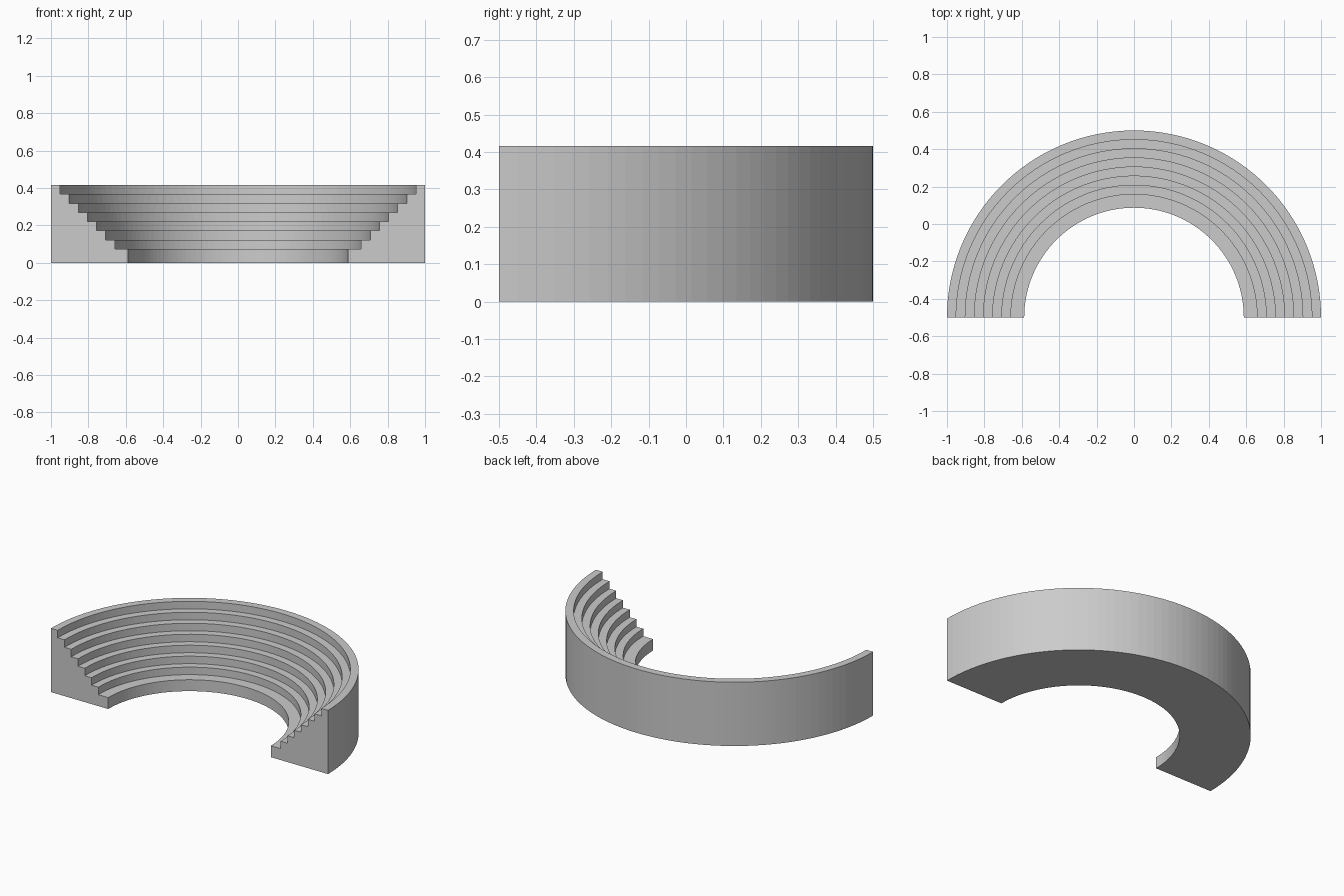
import bpy, bmesh
from math import pi

if "Cube" in bpy.data.objects:
    bpy.data.objects.remove(bpy.data.objects["Cube"])

OUTER, CENTRE_Y, SEGMENTS = 1.0, -0.5, 64
TREADS = 8
TOP, RISE, RUN = 0.416, 0.0488, 0.0488
INNER = 0.587

# Stepped cross-section as (radius, height), from the outer wall inward
profile = [(OUTER, 0), (OUTER, TOP)]
for i in range(TREADS):
    z = TOP - i * RISE
    r = INNER if i == TREADS - 1 else OUTER - (i + 1) * RUN
    if i:
        profile.append((profile[-1][0], z))
    profile.append((r, z))
profile.append((INNER, 0))

# Sweep the cross-section through a half circle
bm = bmesh.new()
rings = []
verts = [bm.verts.new((r, CENTRE_Y, z)) for r, z in profile]
start_cap = bm.faces.new(verts)
result = bmesh.ops.spin(bm, geom=list(start_cap.edges) + verts, angle=pi,
                        steps=SEGMENTS, axis=(0, 0, 1),
                        cent=(0, CENTRE_Y, 0), use_duplicate=False)

# Close the far end
end_verts = [g for g in result["geom_last"] if isinstance(g, bmesh.types.BMVert)]
end_edges = [g for g in result["geom_last"] if isinstance(g, bmesh.types.BMEdge)]
bmesh.ops.contextual_create(bm, geom=end_edges)
bmesh.ops.recalc_face_normals(bm, faces=bm.faces[:])

mesh = bpy.data.meshes.new("stepped_seating")
bm.to_mesh(mesh)
bm.free()
seating = bpy.data.objects.new("stepped_seating", mesh)
bpy.context.collection.objects.link(seating)
